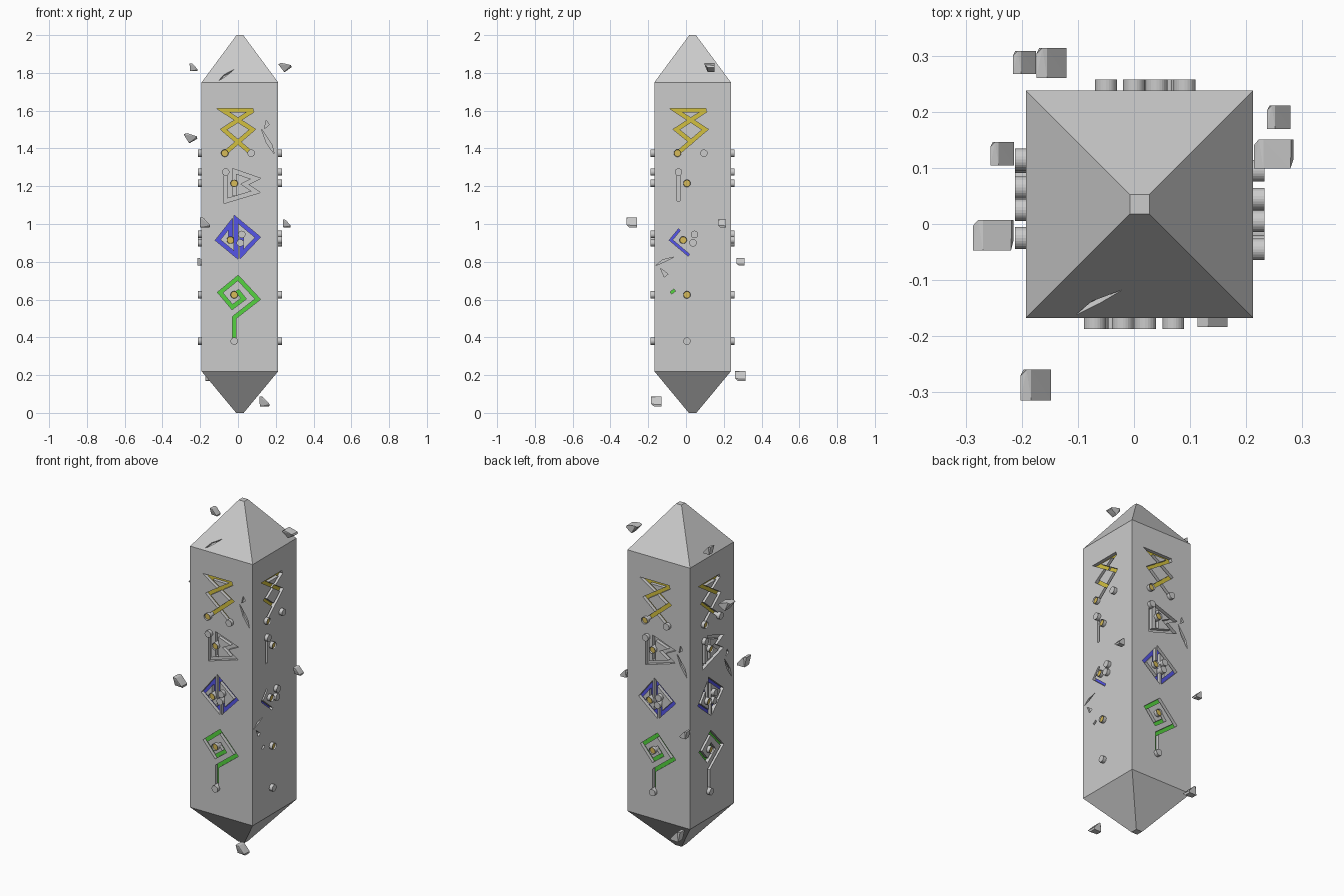
import bpy, bmesh, math
from mathutils import Matrix, Vector

if "Cube" in bpy.data.objects:
    bpy.data.objects.remove(bpy.data.objects["Cube"])

CX, CY, HALF = 0.01, 0.035, 0.2025
GROOVE, WIDTH = 0.02, 0.02

def material(name, rgb):
    m = bpy.data.materials.new(name)
    m.diffuse_color = (*rgb, 1)
    m.use_nodes = True
    m.node_tree.nodes["Principled BSDF"].inputs["Base Color"].default_value = m.diffuse_color
    return m

STONE = material("stone_grey", (0.6, 0.6, 0.6))
YELLOW = material("rune_yellow", (0.65, 0.53, 0.05))
BLUE = material("rune_blue", (0.09, 0.09, 0.8))
GREEN = material("rune_green", (0.09, 0.65, 0.05))
GOLD = material("stud_gold", (0.68, 0.5, 0.1))

def finish(bm, name, mats):
    bmesh.ops.recalc_face_normals(bm, faces=bm.faces)
    me = bpy.data.meshes.new(name)
    bm.to_mesh(me)
    bm.free()
    ob = bpy.data.objects.new(name, me)
    bpy.context.collection.objects.link(ob)
    for m in mats:
        me.materials.append(m)
    return ob

# Local frame of each side: x = along the face, y = height, z = outwards
BASIS = Matrix(((1, 0, 0, 0), (0, 0, -1, 0), (0, 1, 0, 0), (0, 0, 0, 1)))
SIDES = [Matrix.Translation((CX, CY, 0)) @ Matrix.Rotation(k * math.pi / 2, 4, 'Z')
         @ Matrix.Translation((-0.01, -HALF, 0)) @ BASIS for k in range(4)]

# Carved strokes and cracks are prisms subtracted from the stone
def strip(bm, path, frame, depth=GROOVE, width=WIDTH):
    pts = [Vector(p) for p in path]
    rows = []
    for i, p in enumerate(pts):
        a = (p - pts[i - 1]).normalized() if i else (pts[1] - p).normalized()
        b = (pts[i + 1] - p).normalized() if i < len(pts) - 1 else a
        na, nb = Vector((-a.y, a.x)), Vector((-b.y, b.x))
        m = (na + nb).normalized()
        off = m * (width / 2 / max(m.dot(na), 0.28))
        rows.append([bm.verts.new(frame @ Vector((q.x, q.y, n)))
                     for q, n in ((p + off, 0.03), (p - off, 0.03), (p - off, -depth), (p + off, -depth))])
    for r, s in zip(rows, rows[1:]):
        for j in range(4):
            bm.faces.new((r[j], r[(j + 1) % 4], s[(j + 1) % 4], s[j]))
    bm.faces.new(rows[0])
    bm.faces.new(rows[-1])

def prism(bm, poly, frame, depth=0.012):
    top, low = [[bm.verts.new(frame @ Vector((u, v, n))) for u, v in poly] for n in (0.03, -depth)]
    bm.faces.new(top)
    bm.faces.new(low)
    for i in range(len(poly)):
        j = (i + 1) % len(poly)
        bm.faces.new((top[i], top[j], low[j], low[i]))

zig_a = [(-0.07, 1.375), (0.077, 1.5), (-0.08, 1.602), (0.08, 1.602)]
zig_b = [(0.08, 1.602), (-0.077, 1.5), (0.07, 1.375)]
flag = [(-0.065, 1.275), (-0.065, 1.122), (0.095, 1.17), (0.035, 1.21), (0.095, 1.24),
        (-0.02, 1.28), (-0.02, 1.15)]
diamond = [(-0.04, 0.915), (-0.04, 1.0), (-0.107, 0.915), (-0.01, 0.835), (-0.01, 1.025),
           (0.105, 0.93), (0.02, 0.84), (0.02, 0.945)]
spiral = [(-0.02, 0.38), (-0.02, 0.505), (0.105, 0.602), (0.0, 0.715), (-0.095, 0.637),
          (-0.03, 0.56), (0.03, 0.605), (0.002, 0.64), (-0.02, 0.625)]
crack = [(0.125, 1.5), (0.15, 1.43), (0.192, 1.37), (0.18, 1.42), (0.15, 1.465)]
flake = [(0.15, 1.55), (0.165, 1.525), (0.14, 1.505)]
gash = [(-0.185, 0.78), (-0.15, 0.81), (-0.09, 0.825), (-0.14, 0.8)]
drop = lambda poly, d: [(u, v - d) for u, v in poly]

first, second = bmesh.new(), bmesh.new()
for k, fr in enumerate(SIDES):
    strip(first, zig_a, fr)
    if k == 1:      # worn side keeps only parts of the carving
        strip(second, zig_b[:2] + [(0.01, 1.43)], fr)
        strip(first, flag[:2], fr, width=0.015)
        strip(first, [(-0.06, 0.97), (-0.105, 0.915), (-0.01, 0.835)], fr, width=0.013)
        strip(first, [(-0.105, 0.635), (-0.085, 0.65)], fr, width=0.014)
        prism(first, gash, fr)
        prism(first, [(-0.16, 0.765), (-0.12, 0.735), (-0.14, 0.72)], fr)
    else:
        strip(second, zig_b, fr)
        for path in (flag, diamond, spiral):
            strip(first, path, fr)
        d = {0: 0, 2: 0.27, 3: 0.4}[k]
        prism(first, drop(crack, d), fr)
        prism(first, drop(flake, d), fr)
# Crack on the front slope of the tip
up, out = Vector((0, 0.185, 0.25)).normalized(), Vector((0, -0.25, 0.185)).normalized()
slope = Matrix(((1, 0, 0, 0), (0, up.y, out.y, CY - HALF), (0, up.z, out.z, 1.75), (0, 0, 0, 1)))
prism(first, [(-0.105, 0.008), (-0.075, 0.05), (-0.02, 0.085), (-0.06, 0.045)], slope)

# Stone pillar with pointed ends
bm = bmesh.new()
rings = []
for z, h in ((0, 0.02), (0.22, HALF), (1.75, HALF), (2.0, 0.0175)):
    rings.append([bm.verts.new((CX + sx * h, CY + sy * h, z))
                  for sx, sy in ((-1, -1), (1, -1), (1, 1), (-1, 1))])
for r, s in zip(rings, rings[1:]):
    for j in range(4):
        bm.faces.new((r[j], r[(j + 1) % 4], s[(j + 1) % 4], s[j]))
bm.faces.new(rings[0])
bm.faces.new(rings[-1])
pillar = finish(bm, "pillar", [STONE, YELLOW, BLUE, GREEN])

cutters = [finish(first, "stroke_cutter", [STONE]), finish(second, "cross_stroke_cutter", [STONE])]
for c in cutters:
    c.hide_render = True
    mod = pillar.modifiers.new("carve", 'BOOLEAN')
    mod.operation, mod.solver, mod.object = 'DIFFERENCE', 'EXACT', c
deps = bpy.context.evaluated_depsgraph_get()
carved = bpy.data.meshes.new_from_object(pillar.evaluated_get(deps))
pillar.modifiers.clear()
pillar.data = carved
for c in cutters:
    bpy.data.objects.remove(c)

# Colour the groove floors by height
for p in carved.polygons:
    p.material_index = 0
    p.use_smooth = False
    r = Vector((p.center.x - CX, p.center.y - CY, 0))
    if abs(p.normal.z) < 0.1 and abs(p.normal.dot(r) - (HALF - GROOVE)) < 0.001 \
            and max(abs(p.normal.x), abs(p.normal.y)) > 0.99:
        z = p.center.z
        p.material_index = 1 if z > 1.33 else 0 if z > 1.08 else 2 if z > 0.765 else 3

# Round studs at the stroke ends, some with a sunken gold cap
STUDS = [(-0.07, 1.375, 1), (0.07, 1.375, 0), (-0.065, 1.275, 0), (-0.02, 1.215, 1), (-0.04, 0.915, 1),
         (0.02, 0.945, 0), (0.012, 0.9, 0), (-0.02, 0.625, 1), (-0.02, 0.38, 0)]
bm = bmesh.new()
for fr in SIDES:
    for u, v, gold in STUDS:
        res = bmesh.ops.create_cone(bm, cap_ends=True, segments=24, radius1=0.0195, radius2=0.0195,
                                    depth=0.04, matrix=fr @ Matrix.Translation((u, v, 0)))
        if gold:
            n = fr.to_3x3() @ Vector((0, 0, 1))
            faces = {f for vert in res["verts"] for f in vert.link_faces}
            cap = max(faces, key=lambda f: f.calc_center_median().dot(n))
            bmesh.ops.inset_region(bm, faces=[cap], thickness=0.002, depth=-0.008)
            cap.material_index = 1
finish(bm, "studs", [STONE, GOLD])

# Floating stone shards
SHARD = [(-.5, -.5, .5), (-.15, -.5, .45), (-.5, .3, .5), (-.3, .5, .5), (-.15, .5, .45), (.5, -.5, -.25),
         (.5, .5, -.3), (-.45, -.2, -.45), (.45, -.2, -.5), (-.4, .5, -.5), (.45, .5, -.5)]
SHARDS = [(-0.235, 0.125, 1.83, 0.042, 0), (0.25, 0.125, 1.838, 0.052, -0.6), (-0.25, -0.02, 1.463, 0.055, -0.5),
          (-0.175, -0.287, 1.008, 0.055, 0), (0.258, 0.19, 1.003, 0.042, 0), (-0.195, 0.288, 0.8, 0.041, 0),
          (-0.147, 0.287, 0.195, 0.054, 0), (0.14, -0.157, 0.06, 0.054, 0)]
for i, (x, y, z, s, rot) in enumerate(SHARDS):
    bm = bmesh.new()
    mat = Matrix.Translation((x, y, z)) @ Matrix.Rotation(rot, 4, 'Y') @ Matrix.Scale(s, 4)
    for p in SHARD:
        bm.verts.new(mat @ Vector(p))
    bmesh.ops.convex_hull(bm, input=bm.verts[:])
    finish(bm, f"shard_{i + 1}", [STONE])
